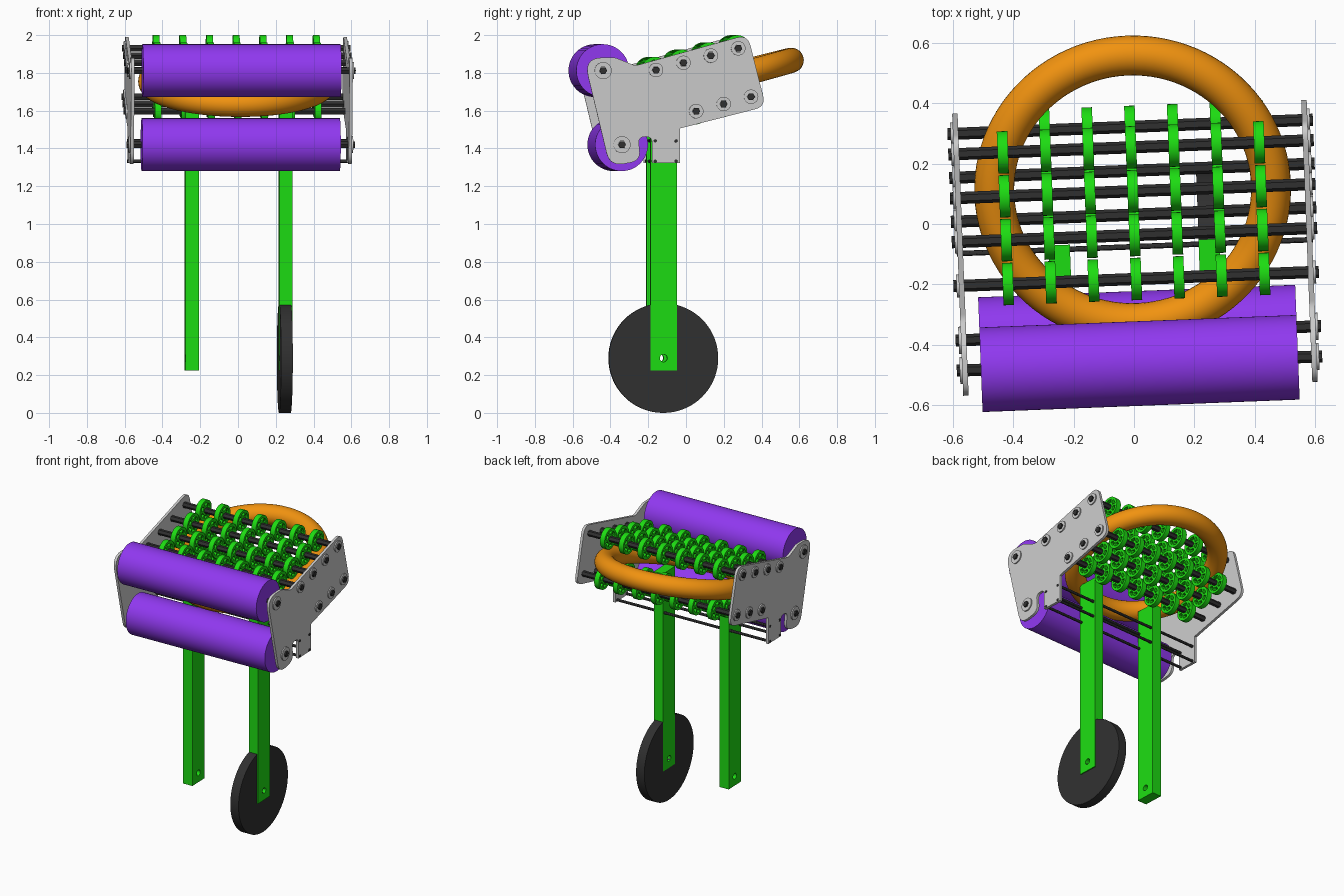
import bpy, bmesh
from math import sin, cos, pi, tan, radians
from mathutils import Matrix, Vector

if "Cube" in bpy.data.objects:
    bpy.data.objects.remove(bpy.data.objects["Cube"])

TURN = Matrix.Rotation(radians(2.25), 4, 'Z')      # whole machine is slightly turned
YZX = Matrix(((0, 0, 1), (1, 0, 0), (0, 1, 0))).to_4x4()


def material(name, rgb):
    m = bpy.data.materials.new(name)
    m.diffuse_color = (*rgb, 1)
    m.use_nodes = True
    m.node_tree.nodes["Principled BSDF"].inputs["Base Color"].default_value = m.diffuse_color
    return m


GREEN = material("green", (0.012, 0.72, 0.006))
PURPLE = material("purple", (0.28, 0.04, 0.87))
ORANGE = material("orange", (0.88, 0.29, 0.005))
BLACK = material("black", (0.03, 0.03, 0.03))


def circle(y, z, r, n=32, start=0.0):
    return [(y + r * cos(start + 2 * pi * i / n), z + r * sin(start + 2 * pi * i / n)) for i in range(n)]


def wedge(r0, r1, a0, a1, n=5):
    arc = [a0 + (a1 - a0) * i / n for i in range(n + 1)]
    return [(r1 * cos(a), r1 * sin(a)) for a in arc] + [(r0 * cos(a), r0 * sin(a)) for a in reversed(arc)]


def rounded(corners, n=7):
    """Polygon from (y, z, radius) corners with filleted corners."""
    out = []
    for i, (y, z, r) in enumerate(corners):
        p = Vector((y, z))
        a = Vector(corners[i - 1][:2]) - p
        b = Vector(corners[(i + 1) % len(corners)][:2]) - p
        if r == 0:
            out.append((y, z))
            continue
        d = r / tan(a.angle(b) / 2)
        s, e = p + a.normalized() * d, p + b.normalized() * d
        for k in range(n + 1):
            t = k / n
            out.append(tuple(s * (1 - t) ** 2 + p * 2 * t * (1 - t) + e * t * t))
    return out


def profile_mesh(name, loops, width, mat=None):
    """Solid from y-z loops (outline, then holes), extruded along x."""
    cu = bpy.data.curves.new(name, 'CURVE')
    cu.dimensions, cu.fill_mode, cu.extrude = '2D', 'BOTH', width / 2
    for loop in loops:
        sp = cu.splines.new('POLY')
        sp.points.add(len(loop) - 1)
        for pt, (y, z) in zip(sp.points, loop):
            pt.co = (y, z, 0, 1)
        sp.use_cyclic_u = True
    tmp = bpy.data.objects.new("tmp", cu)
    bpy.context.collection.objects.link(tmp)
    bpy.context.view_layer.update()
    me = bpy.data.meshes.new_from_object(tmp.evaluated_get(bpy.context.evaluated_depsgraph_get()))
    bpy.data.objects.remove(tmp)
    bm = bmesh.new()
    bm.from_mesh(me)
    bmesh.ops.remove_doubles(bm, verts=bm.verts, dist=1e-5)
    bmesh.ops.recalc_face_normals(bm, faces=bm.faces)
    bm.to_mesh(me)
    bm.free()
    me.name = name
    me.materials.clear()
    if mat:
        me.materials.append(mat)
    me.transform(YZX)
    return me


def place(name, me, loc=(0, 0, 0)):
    ob = bpy.data.objects.new(name, me)
    bpy.context.collection.objects.link(ob)
    ob.matrix_basis = TURN @ Matrix.Translation(loc)
    return ob


# Shaft positions (y, z)
top_row = [(-0.182 + 0.1453 * i, 1.815 + 0.0383 * i) for i in range(4)]
low_row = [(0.031 + 0.1453 * i, 1.597 + 0.0383 * i) for i in range(3)]
rollers = [(-0.462, 1.812), (-0.362, 1.42)]

# Side plates with rounded profile, tab and hooked notch
plate = rounded([
    (0.304, 2.003, 0.06), (-0.292, 1.838, 0.05), (-0.40, 1.882, 0.08), (-0.565, 1.88, 0.08),
    (-0.427, 1.305, 0.08), (-0.262, 1.335, 0.06), (-0.277, 1.462, 0.035), (-0.204, 1.462, 0.03),
    (-0.202, 1.322, 0), (-0.055, 1.322, 0), (-0.055, 1.506, 0), (0.400, 1.622, 0.06)])
plate_me = profile_mesh("side_plate", [plate], 0.018)
for s, side in ((-1, "left"), (1, "right")):
    place(f"{side}_side_plate", plate_me, (s * 0.578, 0, 0))

# Hex shafts, bearing flanges and rollers
shaft_me = profile_mesh("hex_shaft", [circle(0, 0, 0.02, 6)], 1.21, BLACK)
flange_me = profile_mesh("bearing_flange", [circle(0, 0, 0.038), circle(0, 0, 0.021, 6)], 0.024)
big_flange_me = profile_mesh("roller_flange", [circle(0, 0, 0.045), circle(0, 0, 0.021, 6)], 0.024)
roller_me = profile_mesh("roller", [circle(0, 0, 0.14, 64)], 1.05, PURPLE)
for y, z in top_row + low_row + rollers:
    place("hex_shaft", shaft_me, (0, y, z))
    for s in (-1, 1):
        place("bearing_flange", big_flange_me if (y, z) in rollers else flange_me, (s * 0.583, y, z))
for y, z in rollers:
    place("intake_roller", roller_me, (0, y, z))

# Spoked grip wheels, seven on each shaft
step = pi / 3
pockets = [wedge(0.032, 0.053, i * step + 0.16, (i + 1) * step - 0.16) for i in range(6)]
grip_me = profile_mesh("grip_wheel", [circle(0, 0, 0.07, 36)] + pockets, 0.035, GREEN)
for y, z in top_row + low_row:
    for i in range(-3, 4):
        place("grip_wheel", grip_me, (i * 0.1415, y, z))

# Legs with axle hole, one floor wheel
hole = circle(-0.13, 0.29, 0.02, 20)
leg = [(-0.2, 0.225), (-0.06, 0.225), (-0.06, 1.61), (-0.2, 1.61)]
leg_me = profile_mesh("leg", [leg, hole], 0.07, GREEN)
place("left_leg", leg_me, (-0.25, 0, 0))
place("right_leg", leg_me, (0.246, 0, 0))
wheel_me = profile_mesh("floor_wheel", [circle(-0.13, 0.29, 0.29, 72), hole], 0.062, BLACK)
place("floor_wheel", wheel_me, (0.243, 0, 0))

# Thin tie rods through tabs and legs
rod_me = profile_mesh("tie_rod", [circle(0, 0, 0.009, 12)], 1.18, BLACK)
for y in (-0.186, -0.075):
    for z in (1.333, 1.44):
        place("tie_rod", rod_me, (0, y, z))

# Ring held between the two wheel rows
bpy.ops.mesh.primitive_torus_add(major_radius=0.458, minor_radius=0.066, major_segments=96, minor_segments=28)
ring = bpy.context.object
ring.name = "held_ring"
ring.data.materials.append(ORANGE)
ring.matrix_basis = TURN @ Matrix.Translation((0, 0.115, 1.75)) @ Matrix.Rotation(radians(14.8), 4, 'X')

# Smooth rounds, crisp edges
bpy.ops.object.select_all(action='SELECT')
bpy.context.view_layer.objects.active = ring
bpy.ops.object.shade_smooth_by_angle(angle=radians(30))
